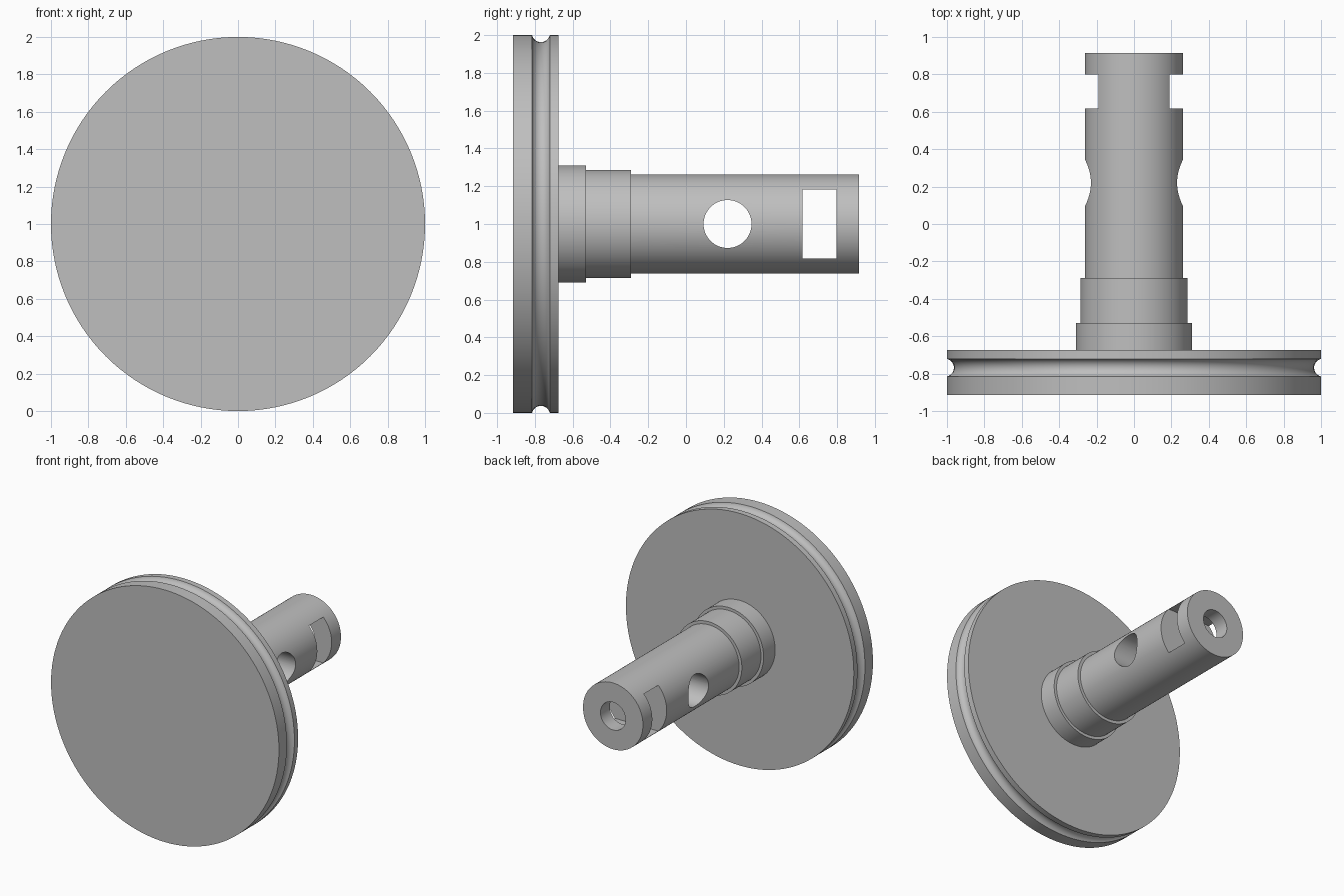
import bpy, bmesh, math
from mathutils import Matrix, Vector

default = bpy.data.objects.get("Cube")
if default:
    bpy.data.objects.remove(default, do_unlink=True)

AXIS_Z = 1.0
SEGMENTS = 128

# Single grey metal
metal = bpy.data.materials.new("grey metal")
metal.use_nodes = True
grey = (0.52, 0.52, 0.52, 1)
metal.diffuse_color = grey
metal.node_tree.nodes["Principled BSDF"].inputs["Base Color"].default_value = grey


def finish(name, bm):
    bmesh.ops.recalc_face_normals(bm, faces=bm.faces[:])
    mesh = bpy.data.meshes.new(name)
    bm.to_mesh(mesh)
    bm.free()
    mesh.materials.append(metal)
    obj = bpy.data.objects.new(name, mesh)
    bpy.context.collection.objects.link(obj)
    return obj


def lathe(name, profile):
    """Turn (radius, y) points around the horizontal y axis."""
    bm = bmesh.new()
    verts = [bm.verts.new((r, y, AXIS_Z)) for r, y in profile]
    edges = [bm.edges.new(pair) for pair in zip(verts, verts[1:])]
    bmesh.ops.spin(bm, geom=verts + edges, cent=(0, 0, AXIS_Z), axis=(0, 1, 0),
                   angle=math.tau, steps=SEGMENTS)
    bmesh.ops.remove_doubles(bm, verts=bm.verts[:], dist=1e-5)
    return finish(name, bm)


def cylinder_cutter(name, radius, depth, centre, axis):
    bm = bmesh.new()
    turn = Matrix.Rotation(math.pi / 2, 4, axis)
    bmesh.ops.create_cone(bm, cap_ends=True, segments=64, radius1=radius,
                          radius2=radius, depth=depth,
                          matrix=Matrix.Translation(centre) @ turn)
    return finish(name, bm)


def box_cutter(name, size, centre):
    bm = bmesh.new()
    bmesh.ops.create_cube(bm, size=1, matrix=Matrix.Translation(centre)
                          @ Matrix.Diagonal((*size, 1)))
    return finish(name, bm)


# Rounded groove in the rim of the wheel
half, depth, mid = 0.047, 0.037, -0.768
arc_r = (half ** 2 + depth ** 2) / (2 * depth)
arc_c = 1 - depth + arc_r
sweep = math.asin(half / arc_r)
steps = 14
groove = []
for i in range(steps + 1):
    a = sweep * (2 * i / steps - 1)
    groove.append((arc_c - arc_r * math.cos(a), mid + arc_r * math.sin(a)))

# Wheel and stepped shaft turned as one solid
front, wheel_back, end = -0.915, -0.675, 0.915
profile = [(0, front), (1, front)] + groove + [
    (1, wheel_back), (0.31, wheel_back), (0.31, -0.53), (0.287, -0.53),
    (0.287, -0.29), (0.263, -0.29), (0.263, end), (0, end)]
body = lathe("grooved_wheel_and_shaft", profile)

# Cross hole, rectangular slot, and end bore that opens into the slot
cutters = [
    cylinder_cutter("cross_hole_cutter", 0.127, 1, Vector((0, 0.22, AXIS_Z)), 'Y'),
    box_cutter("slot_cutter", (1, 0.18, 0.364), Vector((0, 0.708, AXIS_Z))),
    cylinder_cutter("end_bore_cutter", 0.11, 0.25, Vector((0, 0.87, AXIS_Z)), 'X'),
]
bpy.context.view_layer.objects.active = body
body.select_set(True)
for cutter in cutters:
    cutter.hide_render = True
    mod = body.modifiers.new(cutter.name, 'BOOLEAN')
    mod.operation = 'DIFFERENCE'
    mod.solver = 'EXACT'
    mod.object = cutter
    bpy.ops.object.modifier_apply(modifier=mod.name)
    bpy.data.objects.remove(cutter, do_unlink=True)

bpy.ops.object.shade_smooth_by_angle(angle=math.radians(30))
